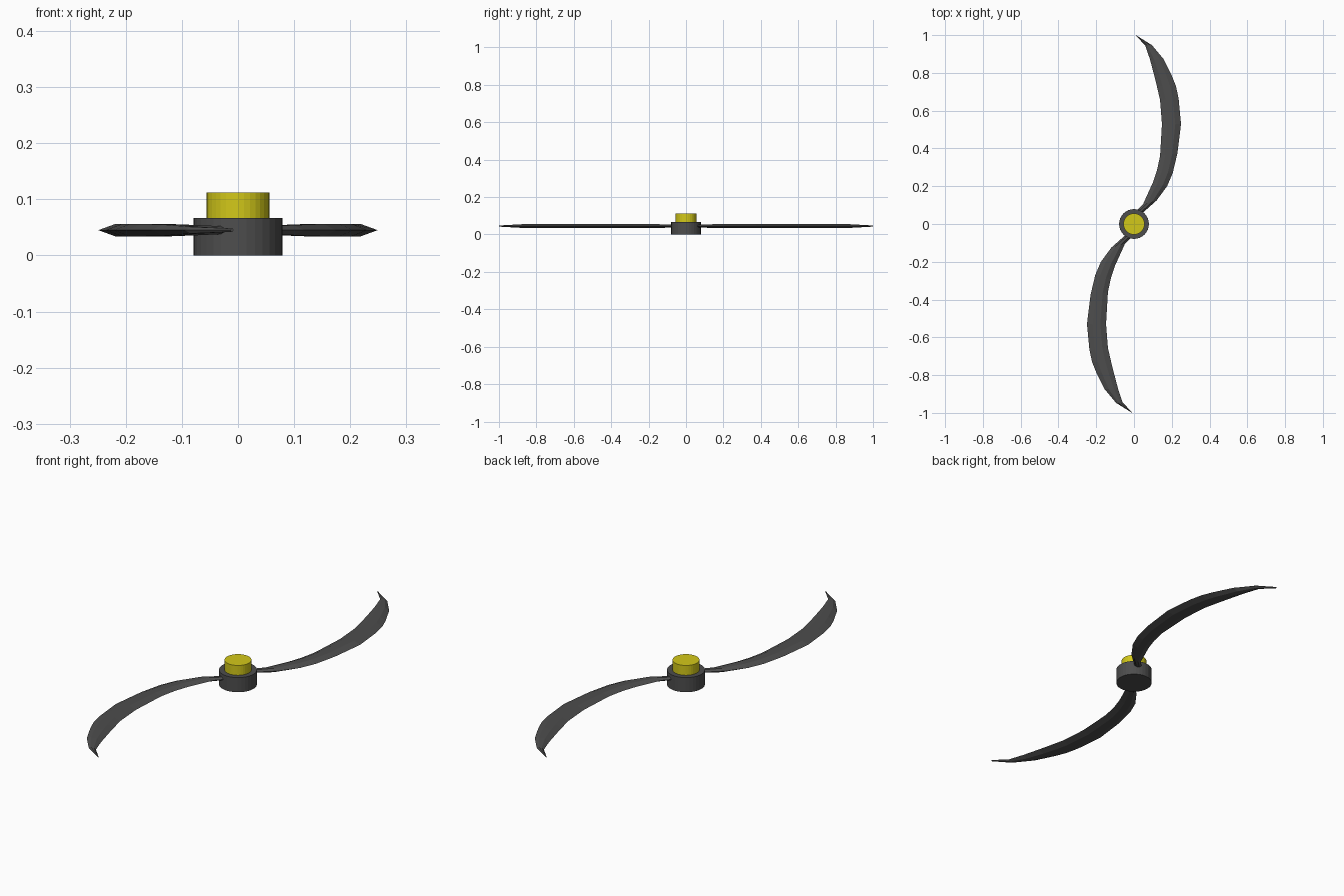
import bpy, bmesh
from math import pi
from mathutils import Matrix

if "Cube" in bpy.data.objects:
    bpy.data.objects.remove(bpy.data.objects["Cube"])


def material(name, color):
    m = bpy.data.materials.new(name)
    m.diffuse_color = color
    m.use_nodes = True
    m.node_tree.nodes["Principled BSDF"].inputs["Base Color"].default_value = m.diffuse_color
    return m


dark = material("dark_grey", (0.075, 0.075, 0.075, 1))
yellow = material("yellow", (0.65, 0.58, 0.01, 1))


def disc(name, radius, z0, z1, mat):
    bpy.ops.mesh.primitive_cylinder_add(vertices=32, radius=radius, depth=z1 - z0,
                                        location=(0, 0, (z0 + z1) / 2))
    ob = bpy.context.object
    ob.name = name
    ob.data.materials.append(mat)


# Hub and its raised cap
disc("hub", 0.079, 0, 0.067, dark)
disc("hub_cap", 0.056, 0.067, 0.112, yellow)

# Blade stations from root to tip: inner edge x, y, outer edge x, y, half thickness
STATIONS = [
    (0.000, 0.055, 0.030, 0.045, 0.006),
    (0.048, 0.105, 0.120, 0.125, 0.009),
    (0.100, 0.220, 0.175, 0.200, 0.011),
    (0.122, 0.285, 0.205, 0.270, 0.011),
    (0.138, 0.360, 0.230, 0.375, 0.011),
    (0.148, 0.530, 0.249, 0.530, 0.011),
    (0.138, 0.656, 0.236, 0.665, 0.011),
    (0.121, 0.730, 0.222, 0.730, 0.011),
    (0.106, 0.790, 0.200, 0.785, 0.011),
    (0.085, 0.870, 0.155, 0.875, 0.010),
    (0.060, 0.945, 0.095, 0.947, 0.006),
    (0.008, 0.999, 0.013, 0.998, 0.003),
]
# Flattened lens section: position across the chord, height
SECTION = [(0, 0), (0.3, 1), (0.7, 1), (1, 0), (0.7, -1), (0.3, -1)]
BLADE_Z = 0.045


def blade(name, angle):
    bm = bmesh.new()
    rings = [[bm.verts.new((ax + (bx - ax) * u, ay + (by - ay) * u, BLADE_Z + h * t))
              for u, h in SECTION] for ax, ay, bx, by, t in STATIONS]
    n = len(SECTION)
    for a, b in zip(rings, rings[1:]):
        for i in range(n):
            j = (i + 1) % n
            bm.faces.new((a[i], a[j], b[j], b[i]))
    bm.faces.new(rings[0])
    bm.faces.new(rings[-1])
    bmesh.ops.recalc_face_normals(bm, faces=bm.faces)
    bm.transform(Matrix.Rotation(angle, 4, 'Z'))
    me = bpy.data.meshes.new(name)
    bm.to_mesh(me)
    bm.free()
    me.materials.append(dark)
    bpy.context.collection.objects.link(bpy.data.objects.new(name, me))


# Two blades, half a turn apart
blade("back_blade", 0)
blade("front_blade", pi)
